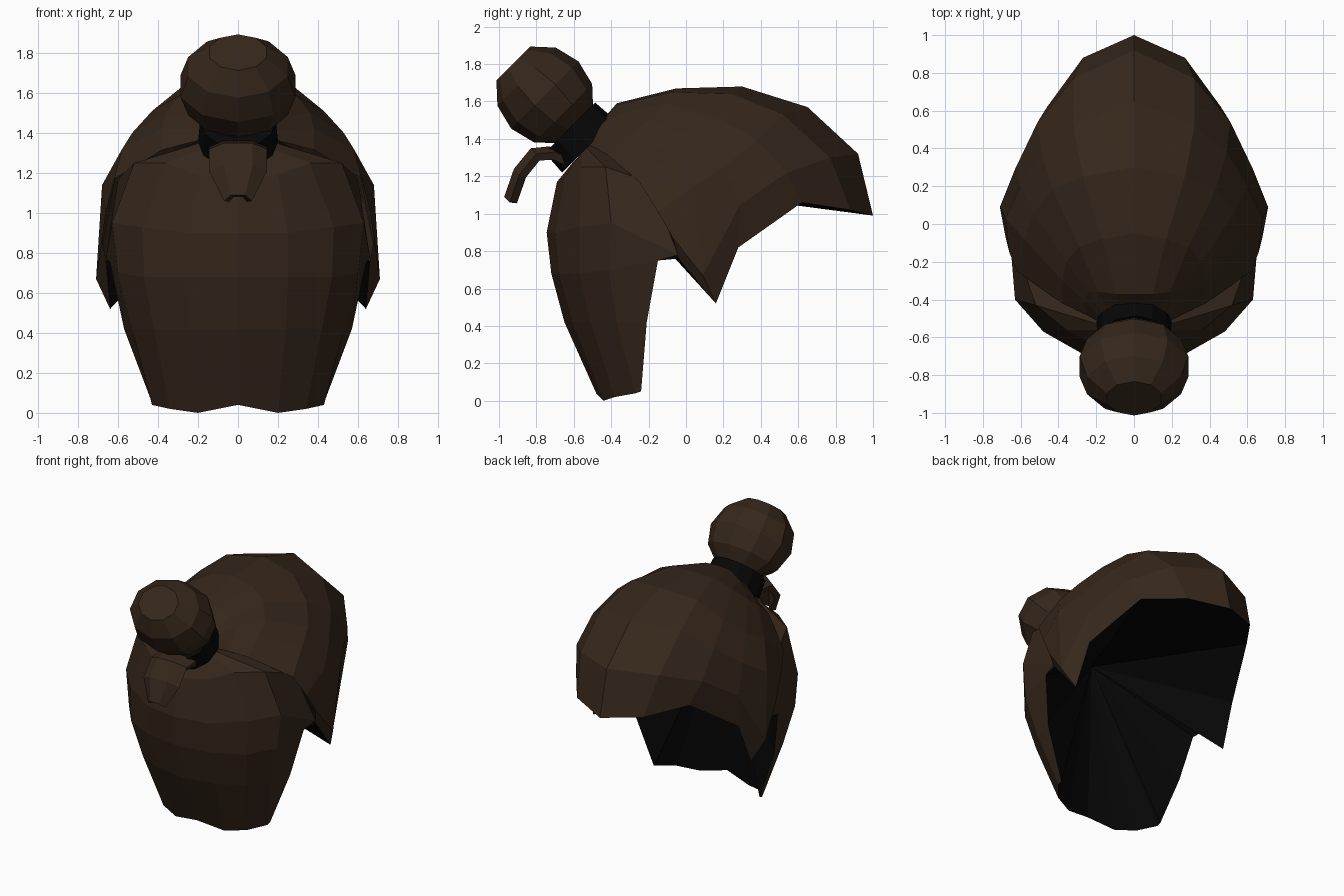
import bpy
import bmesh
from math import radians
from mathutils import Matrix, Vector

default_cube = bpy.data.objects.get("Cube")
if default_cube:
    bpy.data.objects.remove(default_cube, do_unlink=True)


def make_material(name, colour):
    material = bpy.data.materials.new(name)
    material.use_nodes = True
    material.diffuse_color = colour
    material.node_tree.nodes["Principled BSDF"].inputs["Base Color"].default_value = colour
    return material


brown = make_material("dark brown hair", (.036, .02, .011, 1))
black = make_material("black", (.002, .002, .002, 1))


def finish(bm, name, material):
    """Turn a bmesh into a flat shaded object in the scene."""
    mesh = bpy.data.meshes.new(name)
    bm.to_mesh(mesh)
    bm.free()
    mesh.materials.append(material)
    obj = bpy.data.objects.new(name, mesh)
    bpy.context.collection.objects.link(obj)
    return obj


def face_outward(bm, centre):
    """Make an open shell face away from a centre point."""
    bmesh.ops.recalc_face_normals(bm, faces=bm.faces)
    bm.normal_update()
    facing = sum(f.normal.dot(f.calc_center_median() - centre) for f in bm.faces)
    if facing < 0:
        bmesh.ops.reverse_faces(bm, faces=bm.faces)


def make_shell(name, strands):
    """Bridge neighbouring guide strands with quads, then mirror the half."""
    bm = bmesh.new()
    columns = [[bm.verts.new(point) for point in strand] for strand in strands]
    for left, right in zip(columns, columns[1:]):
        for row in range(len(left) - 1):
            bm.faces.new((left[row], right[row], right[row + 1], left[row + 1]))
    face_outward(bm, Vector((0, 0, 1)))
    mirror = finish(bm, name, brown).modifiers.new("mirror", "MIRROR")
    mirror.use_clip = True
    mirror.merge_threshold = .002


# Guide strands of the swept hair, each from the tie to the hairline
crown = [(0, -.44, 1.51), (0, -.37, 1.59), (0, -.05, 1.67), (0, .3, 1.68),
         (0, .65, 1.57), (0, .92, 1.32), (0, 1, .99)]
fringe = [(.08, -.44, 1.5), (.1, -.37, 1.58), (.17, -.08, 1.65), (.27, .25, 1.64),
          (.32, .52, 1.53), (.32, .77, 1.3), (.27, .88, 1.02)]
brow = [(.14, -.45, 1.48), (.19, -.36, 1.53), (.29, -.12, 1.59), (.43, .18, 1.51),
        (.49, .38, 1.39), (.51, .54, 1.22), (.46, .62, 1.06)]
temple = [(.17, -.47, 1.45), (.24, -.36, 1.48), (.36, -.2, 1.5), (.53, .06, 1.4),
          (.6, .2, 1.25), (.63, .29, 1.05), (.62, .28, .82)]
sideburn = [(.18, -.49, 1.41), (.26, -.41, 1.42), (.38, -.3, 1.42), (.58, -.08, 1.32),
            (.68, .03, 1.14), (.71, .09, .67), (.64, .16, .52)]
ear_edge = [(.16, -.53, 1.37), (.25, -.48, 1.35), (.38, -.42, 1.315),
            (.62, -.25, 1.17), (.66, -.15, 1.01), (.68, -.07, .87), (.66, -.04, .76)]
swept_strands = [crown, fringe, brow, temple, sideburn, ear_edge]
make_shell("swept_hair", swept_strands)

# Guide strands of the long hair, each from the tie to the nape
spine = [(0, -.6, 1.28), (0, -.69, 1.17), (0, -.745, .9),
         (0, -.72, .68), (0, -.65, .42), (0, -.48, .04)]
inner = [(.09, -.58, 1.3), (.2, -.65, 1.19), (.25, -.7, .9),
         (.25, -.68, .68), (.24, -.61, .42), (.2, -.44, 0)]
middle = [(.14, -.56, 1.33), (.36, -.56, 1.25), (.48, -.57, .93),
          (.47, -.57, .68), (.42, -.51, .42), (.34, -.38, .02)]
outer = [(.16, -.54, 1.36), (.52, -.43, 1.25), (.63, -.4, .95),
         (.6, -.41, .7), (.53, -.37, .42), (.43, -.27, .04)]
front_edge = [(.16, -.48, 1.38), (.6, -.2, 1.17), (.66, -.04, .78),
              (.64, -.15, .75), (.57, -.21, .42), (.43, -.24, .05)]
long_strands = [spine, inner, middle, outer, front_edge]
make_shell("long_hair", long_strands)

# Dark lining: a hollow cone from the whole hairline to a point under the tie
half_rim = [strand[-1] for strand in swept_strands] + front_edge[3:5]
half_rim += [strand[-1] for strand in reversed(long_strands)]
other_half = [(-x, y, z) for x, y, z in half_rim[-2:0:-1]]
bm = bmesh.new()
apex = bm.verts.new((0, -.44, 1.18))
rim = [bm.verts.new(point) for point in half_rim + other_half]
for a, b in zip(rim, rim[1:] + rim[:1]):
    bm.faces.new((apex, a, b))
face_outward(bm, Vector((0, -.3, 1.5)))
finish(bm, "hair_lining", black)

# Hair tie, tilted up and backward
tilt = Matrix.Rotation(radians(45), 4, "X")
bm = bmesh.new()
bmesh.ops.create_cone(bm, cap_ends=True, segments=12, radius1=.2, radius2=.19,
                      depth=.14, matrix=Matrix.Translation((0, -.57, 1.41)) @ tilt)
finish(bm, "hair_tie", black)

# Bun: a coarse ball with flat ends along the tie's axis
bm = bmesh.new()
bmesh.ops.create_uvsphere(bm, u_segments=10, v_segments=6, radius=.265)
poles = [v for v in bm.verts if abs(v.co.z) > .26]
bmesh.ops.dissolve_verts(bm, verts=poles)
size = Matrix.Diagonal((1.14, .96, 1.04, 1))
bm.transform(Matrix.Translation((0, -.755, 1.635)) @ tilt @ size)
finish(bm, "bun", brown)

# Loose lock hanging from under the tie: (half width, y, z) down its length
lock_path = [(.12, -.66, 1.33), (.145, -.73, 1.36), (.145, -.83, 1.35),
             (.145, -.92, 1.24), (.07, -.972, 1.09)]
bm = bmesh.new()
rows = []
for width, y, z in lock_path:
    row = []
    for side in (-1, -.5, .5, 1):
        droop = .06 * (abs(side) - .5)
        row.append(bm.verts.new((side * width, y + droop, z - droop)))
    rows.append(row)
for upper, lower in zip(rows, rows[1:]):
    for i in range(len(upper) - 1):
        bm.faces.new((upper[i], lower[i], lower[i + 1], upper[i + 1]))
face_outward(bm, Vector((0, -.7, 1.1)))
solid = finish(bm, "loose_lock", brown).modifiers.new("thickness", "SOLIDIFY")
solid.thickness = .045
solid.offset = -1
